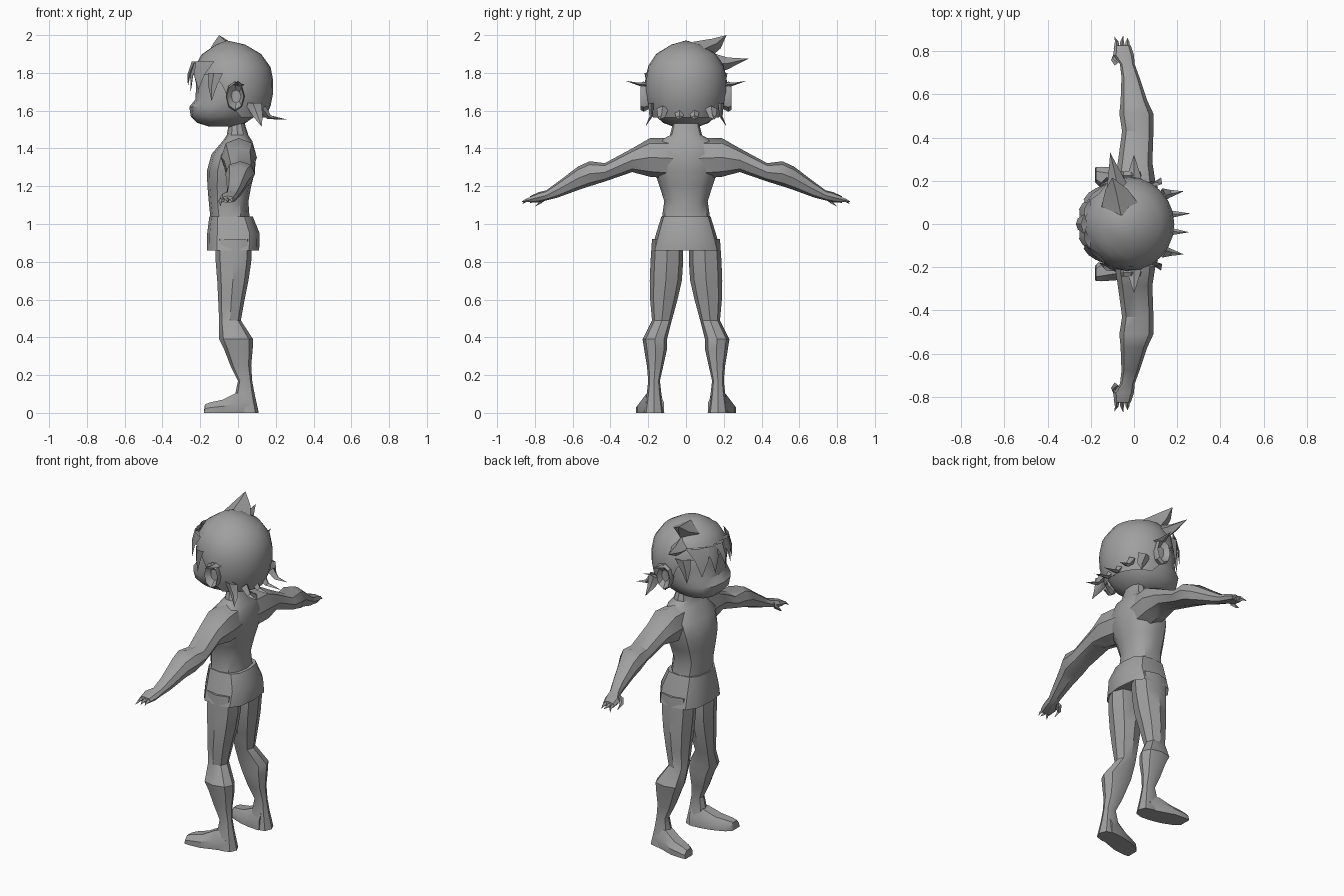
import bpy, bmesh, math
from mathutils import Vector

if "Cube" in bpy.data.objects:
    bpy.data.objects.remove(bpy.data.objects["Cube"])

grey = bpy.data.materials.new("plain_grey")
grey.diffuse_color = (0.35, 0.35, 0.35, 1)
grey.use_nodes = True
grey.node_tree.nodes["Principled BSDF"].inputs["Base Color"].default_value = grey.diffuse_color


def finish(name, bm, mirror=False, angle=35):
    bmesh.ops.recalc_face_normals(bm, faces=bm.faces)
    me = bpy.data.meshes.new(name)
    bm.to_mesh(me)
    bm.free()
    ob = bpy.data.objects.new(name, me)
    bpy.context.collection.objects.link(ob)
    me.materials.append(grey)
    bpy.ops.object.select_all(action='DESELECT')
    ob.select_set(True)
    bpy.context.view_layer.objects.active = ob
    bpy.ops.object.shade_smooth_by_angle(angle=math.radians(angle))
    if mirror:
        m = ob.modifiers.new("mirror", 'MIRROR')
        m.use_axis = (False, True, False)
        m.use_mirror_merge = False
    return ob


def skin(bm, rings, caps=True):
    """Bridge equal-length rings of points and close the ends."""
    vs = [[bm.verts.new(p) for p in r] for r in rings]
    n = len(vs[0])
    for a, b in zip(vs, vs[1:]):
        for i in range(n):
            j = (i + 1) % n
            bm.faces.new((a[i], a[j], b[j], b[i]))
    if caps:
        bm.faces.new(vs[0])
        bm.faces.new(vs[-1])
    return vs


def oval(lo1, hi1, lo2, hi2, n, power=1.0):
    """Oval inside a 2D box; power below 1 makes it boxier."""
    out = []
    for i in range(n):
        c, s = math.cos(math.tau * i / n), math.sin(math.tau * i / n)
        c = math.copysign(abs(c) ** power, c)
        s = math.copysign(abs(s) ** power, s)
        out.append(((lo1 + hi1) / 2 + c * (hi1 - lo1) / 2,
                    (lo2 + hi2) / 2 + s * (hi2 - lo2) / 2))
    return out


def upright(name, rows, n=12, power=0.85, mirror=False):
    """Rows of z, x0, x1, y0, y1."""
    bm = bmesh.new()
    skin(bm, [[(x, y, r[0]) for x, y in oval(*r[1:], n, power)] for r in rows])
    return finish(name, bm, mirror)


def sym(rows):
    return [(z, a, b, -w, w) for z, a, b, w in rows]


def blade(bm, path, width, thick):
    """Pointed lock: diamond section shrinking along the path to a tip."""
    path = [Vector(p) for p in path]
    width, thick = Vector(width), Vector(thick)
    k = len(path) - 1
    rings = [[p + d * (1 - i / k) ** 0.8 for d in (width, thick, -width, -thick)]
             for i, p in enumerate(path[:-1])]
    last = skin(bm, rings, False)[-1]
    tip = bm.verts.new(path[-1])
    for i in range(4):
        bm.faces.new((last[i], last[(i + 1) % 4], tip))


# Torso and neck
upright("torso", sym([
    (1.0, -.14, .06, .13), (1.05, -.148, .06, .125), (1.12, -.155, .055, .115),
    (1.2, -.162, .07, .14), (1.28, -.165, .09, .168), (1.37, -.14, .095, .18),
    (1.44, -.08, .075, .14), (1.47, -.06, .055, .085), (1.55, -.045, .03, .065)]))

# Shorts, with a recessed underside
upright("shorts", sym([
    (1.04, -.152, .078, .13), (.95, -.163, .115, .158), (.86, -.165, .112, .183),
    (.89, -.15, .098, .168)]), power=0.7)

# Legs down to the heels
upright("leg", [
    (.92, -.12, .075, .015, .18), (.80, -.118, .07, .015, .188), (.70, -.11, .055, .022, .192),
    (.60, -.105, .035, .045, .19), (.49, -.1, .015, .075, .18), (.39, -.1, .08, .1, .23),
    (.34, -.075, .078, .1, .222), (.25, -.04, .07, .12, .207), (.17, 0, .075, .138, .2),
    (.10, -.015, .088, .13, .208), (0, -.03, .11, .115, .225)], n=8, mirror=True)

# Feet, toes turned outward: x, centre y, half width, height
bm = bmesh.new()
skin(bm, [[(x, c - w, 0), (x, c - w, h * .5), (x, c - w * .5, h),
           (x, c + w * .5, h), (x, c + w, h * .5), (x, c + w, 0)]
          for x, c, w, h in [(.06, .165, .048, .11), (-.01, .178, .058, .105),
                             (-.08, .198, .062, .07), (-.15, .215, .05, .055),
                             (-.175, .225, .038, .045), (-.18, .227, .034, .01)]])
finish("foot", bm, True)

# Arms and palms: y, x0, x1, z0, z1
bm = bmesh.new()
skin(bm, [[(x, r[0], z) for x, z in oval(*r[1:], 8, .9)] for r in [
    (.07, -.09, .085, 1.24, 1.455), (.19, -.09, .1, 1.25, 1.455),
    (.285, -.075, .085, 1.275, 1.4), (.43, -.055, .09, 1.225, 1.322),
    (.51, -.068, .09, 1.2, 1.332), (.57, -.062, .062, 1.18, 1.305),
    (.68, -.058, .025, 1.14, 1.222), (.74, -.065, .003, 1.125, 1.178),
    (.78, -.095, 0, 1.115, 1.168), (.825, -.092, -.015, 1.112, 1.148)]])
finish("arm", bm, True)

# Fingers and thumb
bm = bmesh.new()
for x, tip in [(-.08, (-.092, .868, 1.105)), (-.055, (-.05, .872, 1.118)),
               (-.03, (-.03, .862, 1.112))]:
    blade(bm, [(x, .81, 1.132), (x, .845, 1.125), tip], (.014, 0, 0), (0, 0, .016))
blade(bm, [(-.075, .745, 1.145), (-.098, .765, 1.12), (-.09, .80, 1.092)],
      (.014, .012, 0), (0, 0, .018))
finish("fingers", bm, True)

# Head with a rounded muzzle and jaw
upright("head", sym([
    (1.515, -.15, .0, .065), (1.535, -.215, .04, .12), (1.57, -.25, .09, .16),
    (1.62, -.258, .13, .182), (1.66, -.225, .15, .19), (1.74, -.222, .16, .195),
    (1.85, -.195, .135, .165), (1.92, -.12, .06, .09)]), n=16)

# Ears
bm = bmesh.new()
skin(bm, [[(x, y, z) for x, z in oval(a, b, c, d, 8)] for y, a, b, c, d in [
    (.17, -.045, .02, 1.62, 1.72), (.225, -.065, .035, 1.595, 1.755),
    (.242, -.06, .03, 1.605, 1.745), (.215, -.035, .015, 1.64, 1.71)]])
finish("ear", bm, True)

# Hair cap: columns run down to a rim, high at the face and low at the nape
bm = bmesh.new()
profile = [(1.95, .35), (1.90, .72), (1.83, .93), (1.75, 1), (1.67, .985), (1.61, .91), (1.565, .82)]
N = 24


def radius(z):
    for (z1, r1), (z2, r2) in zip(profile, profile[1:]):
        if z >= z2:
            return r1 + (r2 - r1) * (z1 - z) / (z1 - z2)
    return profile[-1][1]


rings = []
for k, (z0, _) in enumerate(profile):
    ring = []
    for i in range(N):
        a = math.tau * i / N
        front = -math.cos(a)
        rim = 1.79 if front > .4 else 1.74 if front > .05 else 1.62 if front > -.25 else 1.565
        z = max(z0, 1.95 - (1.95 - rim) * k / (len(profile) - 1))
        r = radius(z)
        ring.append((-.03 + .218 * r * math.cos(a) - .09 * max(0, z - 1.85),
                     .22 * r * math.sin(a), z))
    rings.append(ring)
vs = skin(bm, rings, False)
top = bm.verts.new((-.06, 0, 1.972))
for i in range(N):
    bm.faces.new((vs[0][i], vs[0][(i + 1) % N], top))
finish("hair_cap", bm)

# Crown tufts leaning to one side
bm = bmesh.new()
blade(bm, [(-.06, .08, 1.92), (-.08, .16, 1.955), (-.1, .215, 2.0)], (.09, 0, 0), (0, -.04, .045))
blade(bm, [(-.07, .14, 1.85), (-.085, .22, 1.85), (-.11, .33, 1.875)], (.06, 0, 0), (0, 0, .055))
finish("crown_tufts", bm)

# Nape spikes curling backward
bm = bmesh.new()
for y, x in [(.14, .23), (.045, .262), (-.035, .255), (-.13, .23)]:
    blade(bm, [(.13, y * .95, 1.61), (.165, y, 1.565), (x, y * 1.08, 1.553)],
          (0, .032, 0), (.016, 0, .016))
finish("nape_spikes", bm)

# Side locks and thin spikes above the ears
bm = bmesh.new()
blade(bm, [(.08, .185, 1.64), (.105, .185, 1.57), (.125, .215, 1.515)], (.045, 0, 0), (0, .015, 0))
blade(bm, [(.0, .19, 1.735), (.0, .25, 1.74), (0, .32, 1.758)], (.04, 0, 0), (0, 0, .014))
blade(bm, [(-.12, .2, 1.80), (-.135, .195, 1.73), (-.14, .19, 1.65)], (.04, .02, 0), (-.008, .015, 0))
finish("side_locks", bm, True)

# Fringe over the forehead
bm = bmesh.new()
for y, x, z in [(-.14, -.21, 1.71), (-.07, -.25, 1.72), (0, -.265, 1.73), (.07, -.25, 1.70), (.14, -.21, 1.69)]:
    blade(bm, [(x + .035, y, 1.86), (x + .005, y, 1.79), (x, y * 1.03, z)],
          (abs(y) * y * 2.5, .045, 0), (.015, 0, 0))
finish("fringe", bm)
